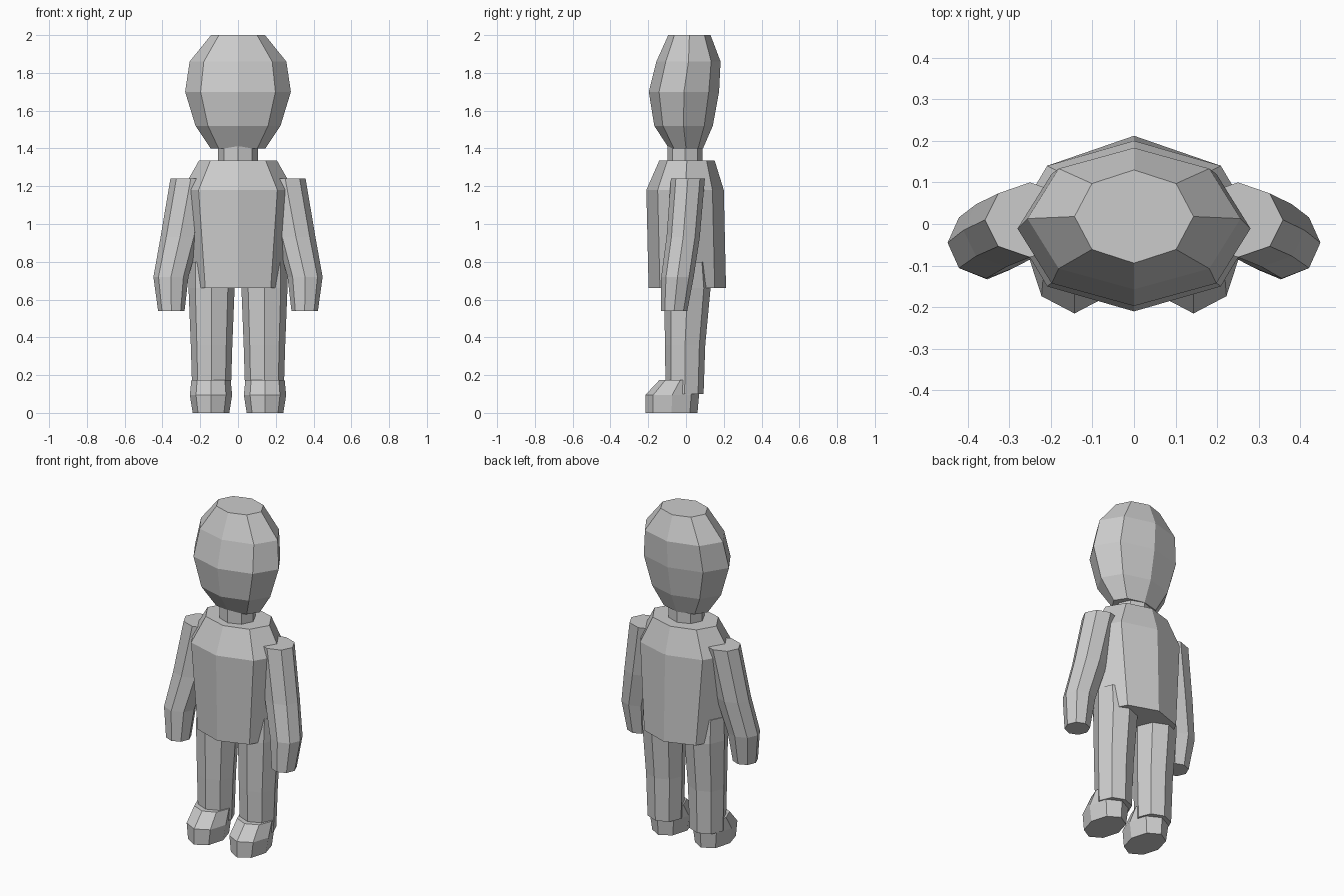
import bpy
import bmesh
from math import cos, sin, tau

cube = bpy.data.objects.get("Cube")
if cube:
    bpy.data.objects.remove(cube, do_unlink=True)

grey = bpy.data.materials.new("plain_grey")
grey.use_nodes = True
colour = (0.6, 0.6, 0.6, 1)
grey.diffuse_color = colour
grey.node_tree.nodes["Principled BSDF"].inputs["Base Color"].default_value = colour

SIDES = 8


def loft(name, rings, side=1):
    """Eight-sided tube through rings of (z, centre x, centre y, radius x, radius y)."""
    bm = bmesh.new()
    loops = []
    for z, cx, cy, rx, ry in rings:
        loops.append([bm.verts.new((side * (cx + rx * cos(tau * i / SIDES)),
                                    cy + ry * sin(tau * i / SIDES), z))
                      for i in range(SIDES)])
    for low, high in zip(loops, loops[1:]):
        for i in range(SIDES):
            j = (i + 1) % SIDES
            bm.faces.new((low[i], low[j], high[j], high[i]))
    bm.faces.new(loops[0])
    bm.faces.new(loops[-1])
    bmesh.ops.recalc_face_normals(bm, faces=bm.faces)
    mesh = bpy.data.meshes.new(name)
    bm.to_mesh(mesh)
    bm.free()
    mesh.materials.append(grey)
    obj = bpy.data.objects.new(name, mesh)
    bpy.context.collection.objects.link(obj)
    return obj


# Head, neck and torso on the centre line
loft("head", [(1.40, 0, 0.00, 0.145, 0.09),
              (1.52, 0, -0.013, 0.225, 0.155),
              (1.70, 0, -0.011, 0.28, 0.186),
              (1.86, 0, 0.013, 0.256, 0.17),
              (2.00, 0, 0.018, 0.143, 0.112)])
loft("neck", [(1.30, 0, -0.005, 0.105, 0.093),
              (1.43, 0, -0.005, 0.105, 0.093)])
loft("torso", [(0.66, 0, 0.007, 0.245, 0.205),
               (1.18, 0, -0.005, 0.295, 0.205),
               (1.335, 0, 0.005, 0.207, 0.147)])

# Limbs, one of each per side
for label, side in (("left", 1), ("right", -1)):
    loft(label + "_arm", [(0.54, 0.353, -0.063, 0.07, 0.07),
                          (0.72, 0.355, -0.045, 0.093, 0.086),
                          (0.93, 0.307, -0.015, 0.103, 0.088),
                          (1.24, 0.25, 0.01, 0.108, 0.09)], side)
    loft(label + "_leg", [(0.10, 0.14, -0.007, 0.102, 0.1),
                          (0.36, 0.14, -0.005, 0.11, 0.107),
                          (0.66, 0.14, 0.008, 0.122, 0.122),
                          (0.80, 0.14, 0.008, 0.12, 0.108)], side)
    loft(label + "_foot", [(0.00, 0.143, -0.077, 0.097, 0.138),
                           (0.095, 0.143, -0.073, 0.112, 0.142),
                           (0.175, 0.143, -0.03, 0.104, 0.11)], side)
